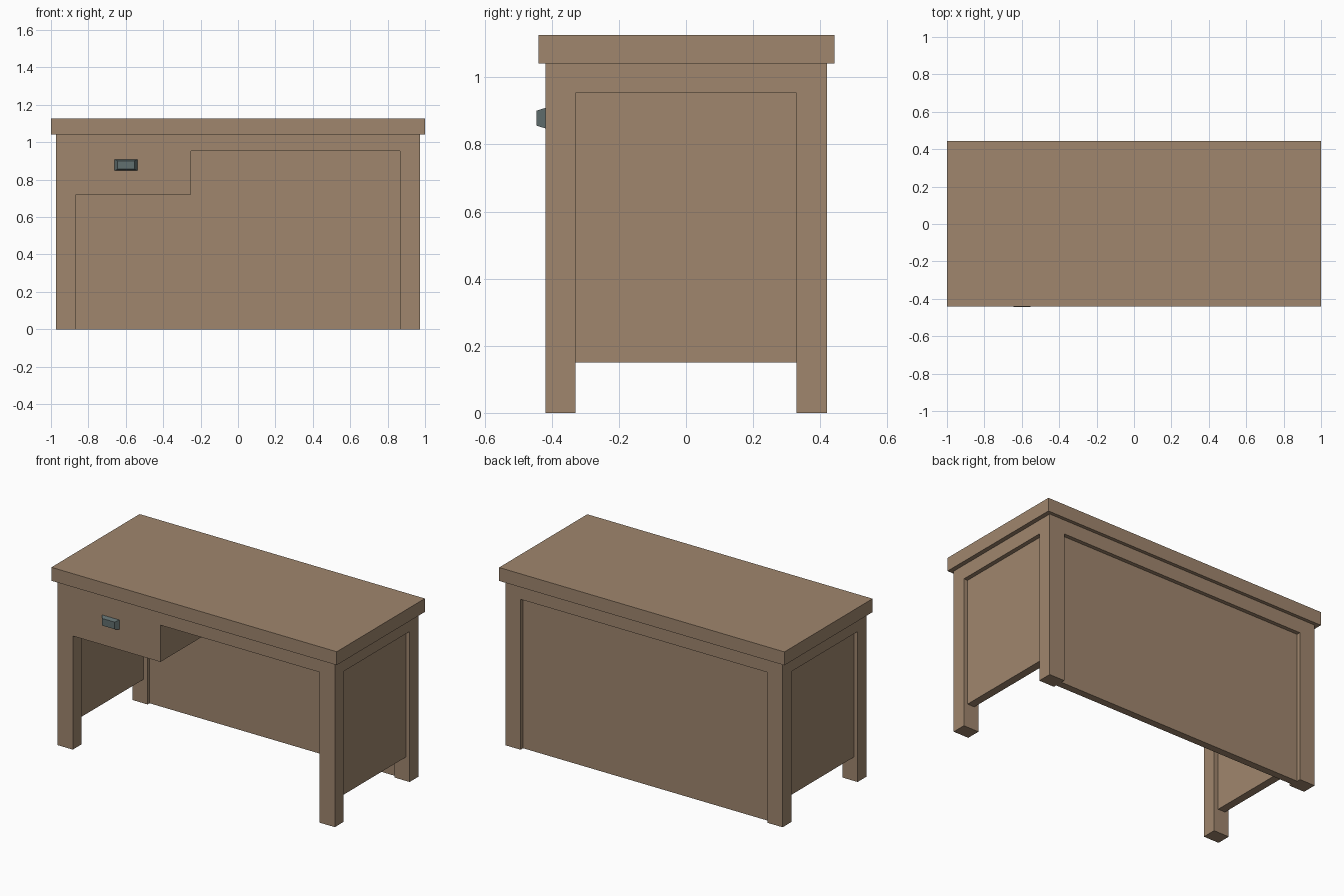
import bpy, bmesh, math

if "Cube" in bpy.data.objects:
    bpy.data.objects.remove(bpy.data.objects["Cube"])


def material(name, rgb):
    m = bpy.data.materials.new(name)
    m.diffuse_color = (*rgb, 1)
    m.use_nodes = True
    m.node_tree.nodes["Principled BSDF"].inputs["Base Color"].default_value = m.diffuse_color
    return m


WOOD = material("wood", (0.35, 0.24, 0.155))
METAL = material("metal", (0.12, 0.16, 0.16))


def finish(name, bm, mat):
    bmesh.ops.recalc_face_normals(bm, faces=bm.faces)
    me = bpy.data.meshes.new(name)
    bm.to_mesh(me)
    bm.free()
    me.materials.append(mat)
    ob = bpy.data.objects.new(name, me)
    bpy.context.collection.objects.link(ob)
    return ob


def box(name, x, y, z, mat=WOOD, taper=None):
    """Box from ranges; taper=(dx, dz) shrinks the front (-y) face."""
    bm = bmesh.new()
    bmesh.ops.create_cube(bm, size=1)
    for v in bm.verts:
        front = v.co.y < 0
        s = [1 if c > 0 else -1 for c in v.co]
        v.co = [r[0] if k < 0 else r[1] for r, k in zip((x, y, z), s)]
        if taper and front:
            v.co.x -= s[0] * taper[0]
            v.co.z -= s[2] * taper[1]
    return finish(name, bm, mat)


# Frame: one slab whose corner cells drop to legs and whose left cells drop to a drawer
TOP, RAIL, DRAWER = 1.042, 0.953, 0.72
xs = [-0.972, -0.865, -0.25, 0.865, 0.972]
ys = [-0.419, -0.33, 0.33, 0.421]
bm = bmesh.new()
cells = {}
for i in range(4):
    for j in range(3):
        pts = [(xs[i], ys[j]), (xs[i + 1], ys[j]), (xs[i + 1], ys[j + 1]), (xs[i], ys[j + 1])]
        if i in (0, 3) and j in (0, 2):
            cells[bm.faces.new([bm.verts.new((*p, RAIL)) for p in pts])] = 0.0
        elif i == 1 and j < 2:
            cells[bm.faces.new([bm.verts.new((*p, RAIL)) for p in pts])] = DRAWER
        else:
            bm.faces.new([bm.verts.new((*p, RAIL)) for p in pts])
bmesh.ops.remove_doubles(bm, verts=bm.verts, dist=1e-5)
rim = bmesh.ops.extrude_face_region(bm, geom=bm.faces[:], use_keep_orig=True)
for v in rim["geom"]:
    if isinstance(v, bmesh.types.BMVert):
        v.co.z = TOP
bm.faces.ensure_lookup_table()
for height in (0.0, DRAWER):
    def wanted(f):
        c = f.calc_center_median()
        leg = abs(c.x) > 0.865 and abs(c.y) > 0.33
        drawer = -0.865 < c.x < -0.25 and c.y < 0.33
        return abs(f.normal.z) > 0.9 and abs(c.z - RAIL) < 1e-4 and (drawer if height else leg)
    bm.normal_update()
    picked = [f for f in bm.faces if wanted(f)]
    ext = bmesh.ops.extrude_face_region(bm, geom=picked)
    for v in ext["geom"]:
        if isinstance(v, bmesh.types.BMVert):
            v.co.z = height
    bm.faces.ensure_lookup_table()
bmesh.ops.recalc_face_normals(bm, faces=bm.faces)
bmesh.ops.dissolve_limit(bm, angle_limit=math.radians(1), verts=bm.verts, edges=bm.edges)
finish("frame", bm, WOOD)

# Desk top
box("desk_top", (-1, 1), (-0.44, 0.443), (TOP, 1.127))

# Recessed panels: two sides and the back
for side, s in (("left", -1), ("right", 1)):
    box(side + "_panel", sorted((s * 0.895, s * 0.945)), (-0.33, 0.33), (0.15, RAIL))
box("back_panel", (-0.865, 0.865), (0.35, 0.396), (0, RAIL))

# Drawer pull, tapered to the front
box("drawer_pull", (-0.66, -0.537), (-0.445, -0.419), (0.848, 0.909), METAL, (0.017, 0.008))
